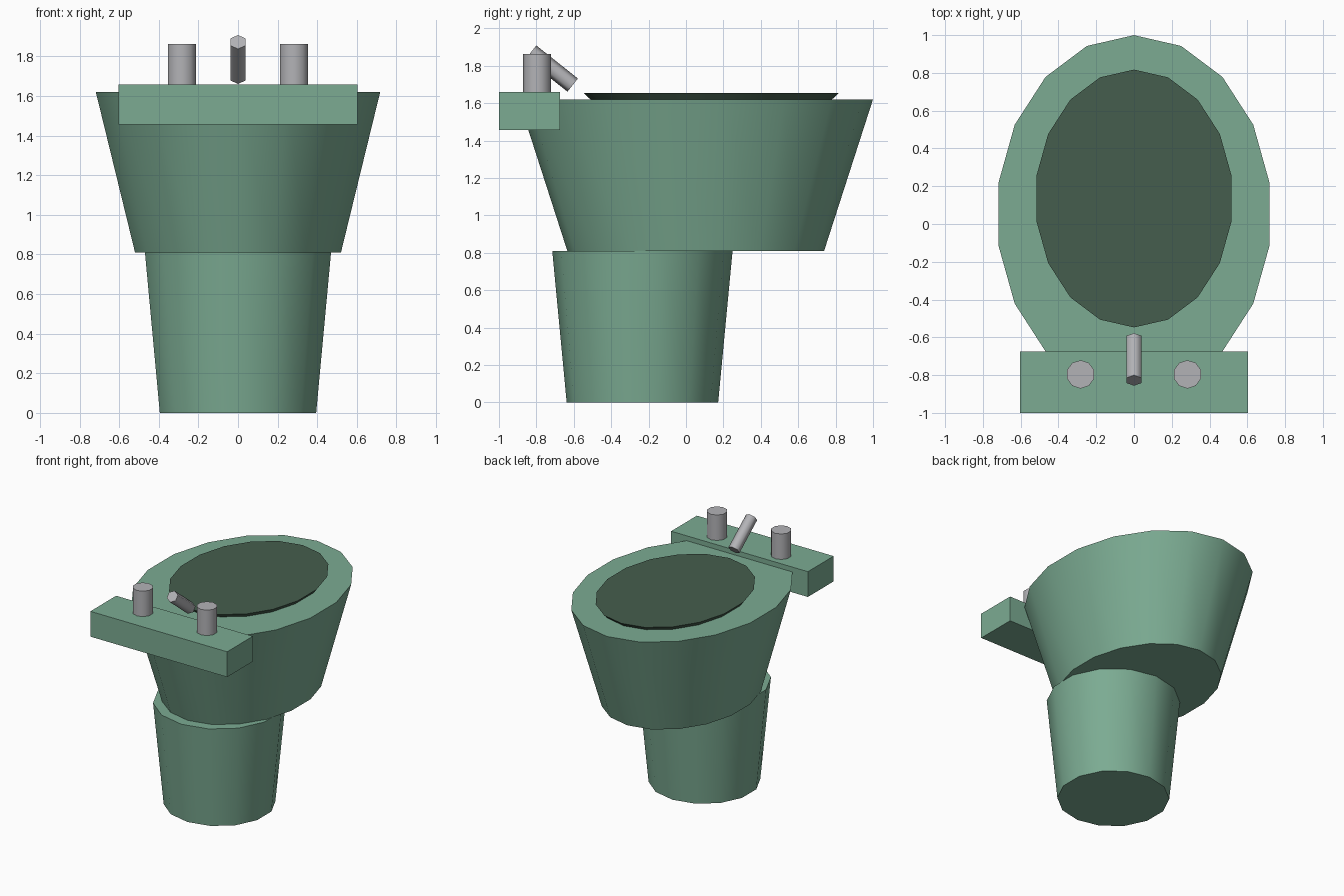
import bpy, bmesh
from math import sin, cos, pi
from mathutils import Matrix, Vector

if "Cube" in bpy.data.objects:
    bpy.data.objects.remove(bpy.data.objects["Cube"])


def material(name, rgb):
    m = bpy.data.materials.new(name)
    m.diffuse_color = (*rgb, 1)
    m.use_nodes = True
    m.node_tree.nodes["Principled BSDF"].inputs["Base Color"].default_value = m.diffuse_color
    return m


GREEN = material("sage green glaze", (0.20, 0.41, 0.29))
DARK = material("dark green water", (0.06, 0.11, 0.075))
METAL = material("grey metal", (0.45, 0.45, 0.47))


def add_object(name, bm, mat, matrix=Matrix()):
    bmesh.ops.recalc_face_normals(bm, faces=bm.faces)
    mesh = bpy.data.meshes.new(name)
    bm.to_mesh(mesh)
    bm.free()
    mesh.materials.append(mat)
    ob = bpy.data.objects.new(name, mesh)
    ob.matrix_world = matrix
    bpy.context.collection.objects.link(ob)
    return ob


def frustum(name, mat, sides, r0, r1, z0, z1, stretch=1.0, matrix=Matrix()):
    """Capped cone with smooth walls, sharp rims and a vertex on the y axis."""
    bm = bmesh.new()
    rings = []
    for r, z in ((r0, z0), (r1, z1)):
        angles = [2 * pi * i / sides for i in range(sides)]
        rings.append([bm.verts.new((r * sin(a), r * stretch * cos(a), z)) for a in angles])
    for i in range(sides):
        j = (i + 1) % sides
        bm.faces.new((rings[0][i], rings[0][j], rings[1][j], rings[1][i])).smooth = True
    for ring in rings:
        cap = bm.faces.new(ring)
        for e in cap.edges:
            e.smooth = False
    return add_object(name, bm, mat, matrix)


def at(x, y, z=0.0):
    return Matrix.Translation(Vector((x, y, z)))


# Pedestal and oval basin
frustum("pedestal", GREEN, 14, 0.405, 0.482, 0, 0.81, matrix=at(0, -0.233))
frustum("basin", GREEN, 18, 0.528, 0.729, 0.81, 1.62, 1.3, at(0, 0.052))

# Dark bowl surface, standing slightly proud of the rim
frustum("bowl_inside", DARK, 18, 0.44, 0.525, 1.55, 1.655, 1.3, at(0, 0.135))

# Rear shelf that carries the taps
bm = bmesh.new()
bmesh.ops.create_cube(bm, size=1, matrix=at(0, -0.8375, 1.558) @ Matrix.Diagonal((1.208, 0.325, 0.202, 1)))
add_object("tap_shelf", bm, GREEN)

# Pair of taps
for side, label in ((-1, "left"), (1, "right")):
    frustum(label + "_tap", METAL, 10, 0.075, 0.075, 1.65, 1.862, matrix=at(side * 0.283, -0.796))

# Tilted spout
frustum("spout", METAL, 6, 0.045, 0.045, -0.142, 0.142,
        matrix=at(0, -0.717, 1.785) @ Matrix.Rotation(0.9, 4, 'X'))
